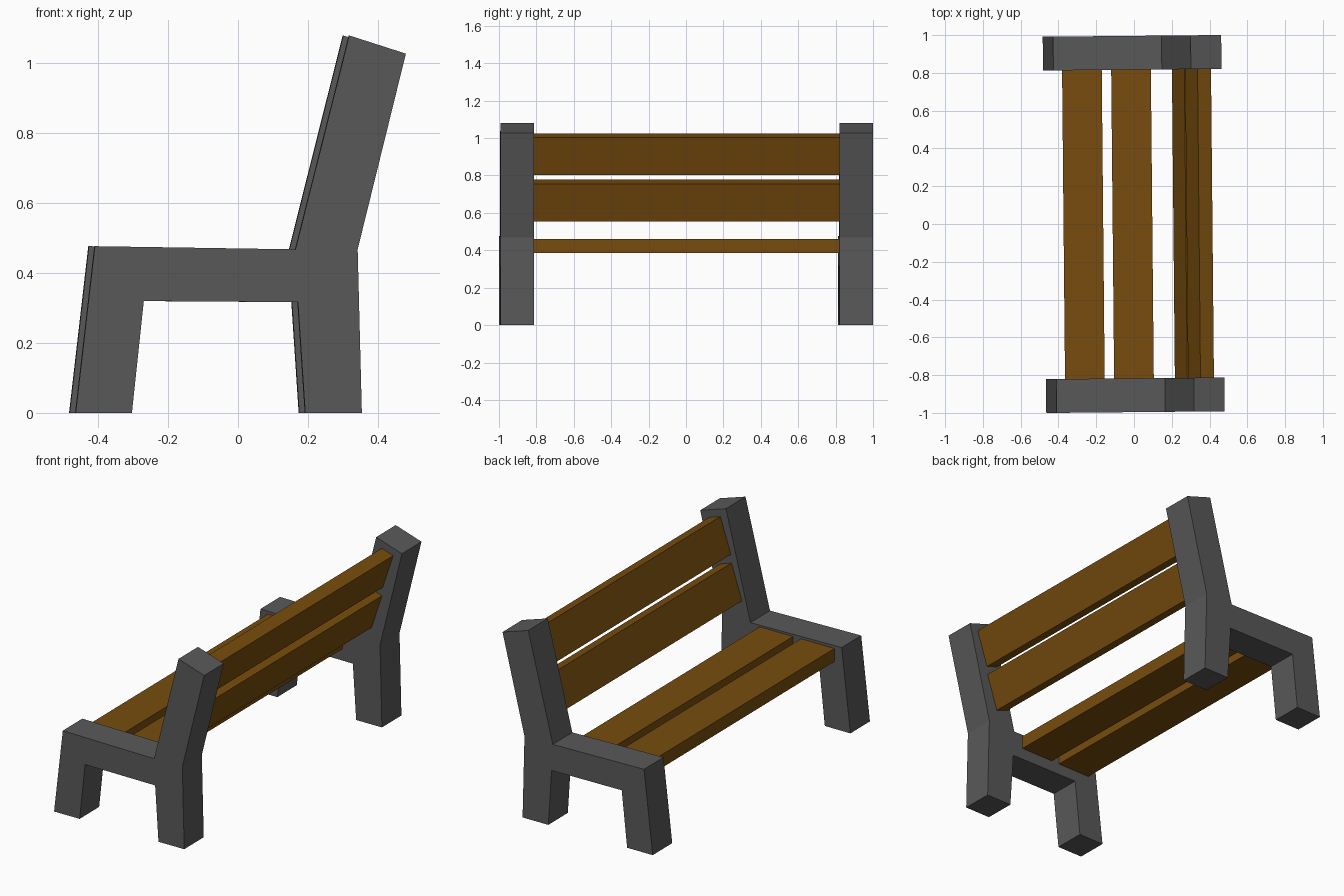
import bpy, bmesh, math
from mathutils import Matrix, Vector

if "Cube" in bpy.data.objects:
    bpy.data.objects.remove(bpy.data.objects["Cube"])

YAW = Matrix.Rotation(0.0095, 4, 'Z')  # whole bench is turned very slightly


def material(name, rgb):
    m = bpy.data.materials.new(name)
    m.diffuse_color = (*rgb, 1)
    m.use_nodes = True
    m.node_tree.nodes["Principled BSDF"].inputs["Base Color"].default_value = m.diffuse_color
    return m


CONCRETE = material("dark grey concrete", (0.1, 0.1, 0.1))
WOOD = material("brown wood", (0.185, 0.073, 0.004))


def extrude_profile(name, points, y0, y1, mat):
    """Flat x-z profile extruded from y0 to y1."""
    bm = bmesh.new()
    face = bm.faces.new([bm.verts.new((x, y0, z)) for x, z in points])
    new = bmesh.ops.extrude_face_region(bm, geom=[face])["geom"]
    bmesh.ops.translate(bm, vec=(0, y1 - y0, 0),
                        verts=[v for v in new if isinstance(v, bmesh.types.BMVert)])
    bmesh.ops.recalc_face_normals(bm, faces=bm.faces)
    bm.transform(YAW)
    mesh = bpy.data.meshes.new(name)
    bm.to_mesh(mesh)
    bm.free()
    mesh.materials.append(mat)
    obj = bpy.data.objects.new(name, mesh)
    bpy.context.collection.objects.link(obj)


def slat(name, x, z, tilt):
    """Plank centred on (x, z); tilt is measured from lying flat."""
    rot = Matrix.Rotation(math.radians(tilt), 2)
    corners = [(-.105, -.0375), (.105, -.0375), (.105, .0375), (-.105, .0375)]
    pts = [rot @ Vector(c) + Vector((x, z)) for c in corners]
    extrude_profile(name, pts, -0.82, 0.82, WOOD)


# End frames: front leg, seat rail, back leg and backrest post in one profile
FRAME = [(-.474, 0), (-.419, .477), (.155, .468), (.309, 1.08), (.471, 1.028),
         (.333, .468), (.345, 0), (.183, 0), (.162, .317), (-.279, .32), (-.313, 0)]
extrude_profile("end_frame_near", FRAME, -0.996, -0.817, CONCRETE)
extrude_profile("end_frame_far", FRAME, 0.817, 0.996, CONCRETE)

# Seat planks
slat("seat_slat_front", -0.268, 0.422, 0)
slat("seat_slat_rear", -0.008, 0.422, 0)

# Backrest planks
slat("back_slat_lower", 0.277, 0.666, 71.8)
slat("back_slat_upper", 0.347, 0.914, 71.8)
